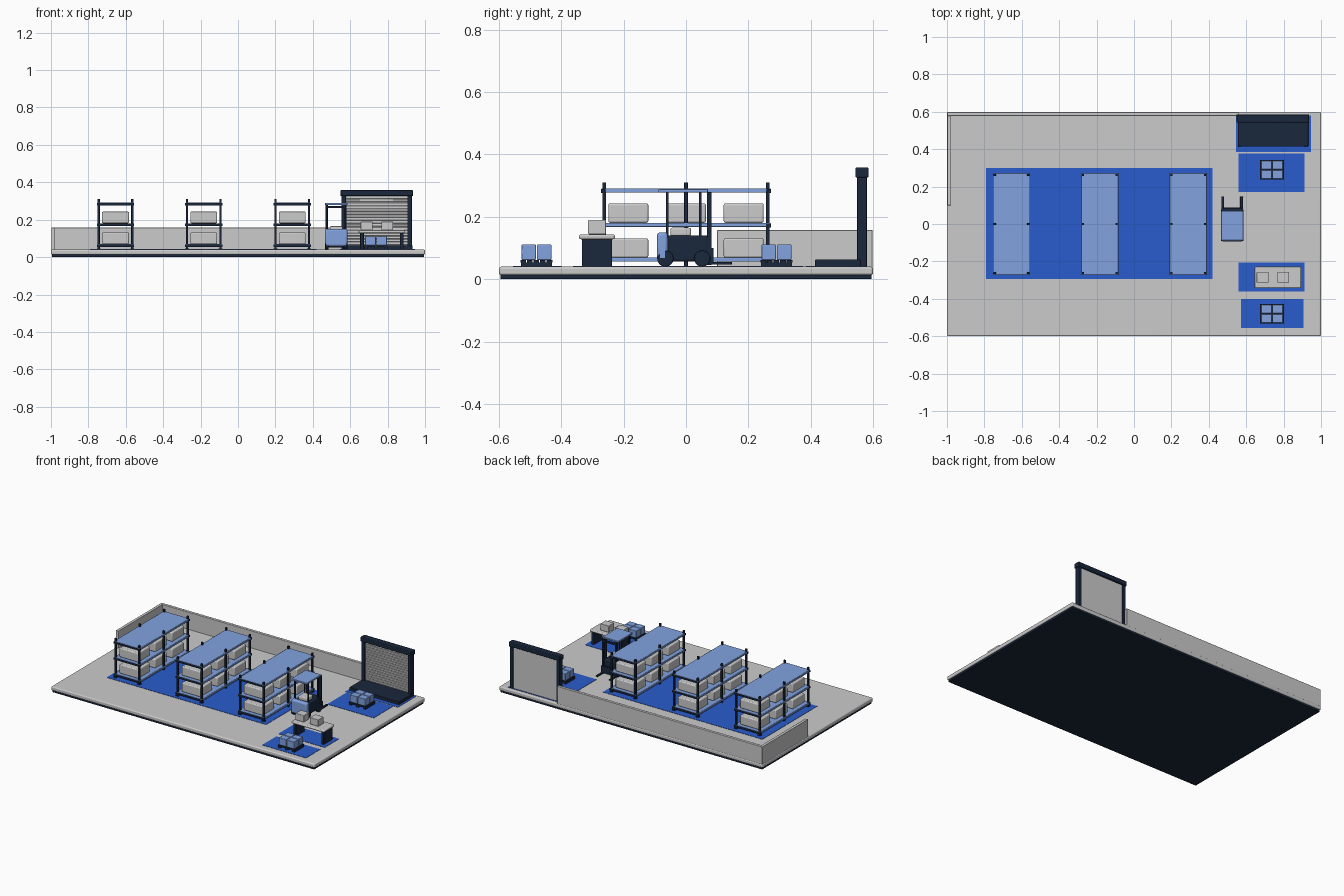
import bpy
from math import pi

if "Cube" in bpy.data.objects:
    bpy.data.objects.remove(bpy.data.objects["Cube"])


def material(name, rgb):
    m = bpy.data.materials.new(name)
    m.diffuse_color = (*rgb, 1)
    m.use_nodes = True
    m.node_tree.nodes["Principled BSDF"].inputs["Base Color"].default_value = m.diffuse_color
    return m


NAVY = material("navy", (0.010, 0.020, 0.045))
BLUE = material("zone_blue", (0.023, 0.107, 0.61))
LIGHT = material("light_blue", (0.22, 0.36, 0.74))
F = 0.04  # floor level


def finish(o, name, mat, bevel, segs=2):
    o.name = name
    if mat:
        o.data.materials.append(mat)
    if bevel:
        b = o.modifiers.new("bevel", "BEVEL")
        b.width, b.segments = bevel, segs
        bpy.ops.object.shade_smooth_by_angle()
    return o


def box(name, x, y, z, mat=None, bevel=0.0, segs=2):
    """Box from (min, max) ranges."""
    bpy.ops.mesh.primitive_cube_add(size=1, location=[(r[0] + r[1]) / 2 for r in (x, y, z)])
    o = bpy.context.object
    o.scale = [r[1] - r[0] for r in (x, y, z)]
    bpy.ops.object.transform_apply(location=False, scale=True)
    return finish(o, name, mat, bevel, segs)


def around(c, h):
    return (c - h, c + h)


def cyl(name, loc, r, depth, mat, rot=(0, 0, 0), bevel=0.0):
    bpy.ops.mesh.primitive_cylinder_add(vertices=24, radius=r, depth=depth, location=loc, rotation=rot)
    o = finish(bpy.context.object, name, mat, bevel)
    bpy.ops.object.shade_smooth_by_angle()
    return o


# Floor slab and plinth
box("plinth", (-0.995, 0.995), (-0.595, 0.595), (0, 0.015), NAVY, 0.003)
box("floor_slab", (-1, 1), (-0.6, 0.6), (0.013, F), None, 0.007, 3)

# Low cutaway walls
box("back_wall", (-0.998, 0.56), (0.578, 0.598), (F - 0.005, 0.158), None, 0.002)
box("left_wall", (-0.998, -0.978), (0.1, 0.579), (F - 0.005, 0.158), None, 0.002)

# Painted floor zones
zones = {
    "rack_zone": (-0.79, 0.42, -0.295, 0.30),
    "dock_zone": (0.545, 0.945, 0.385, 0.58),
    "inbound_zone": (0.56, 0.912, 0.17, 0.376),
    "packing_zone": (0.56, 0.912, -0.362, -0.206),
    "outbound_zone": (0.572, 0.905, -0.555, -0.40),
}
for name, (x0, x1, y0, y1) in zones.items():
    box(name, (x0, x1), (y0, y1), (F - 0.002, F + 0.002), BLUE)


# Storage racks
def rack(cx):
    for y in (-0.262, 0, 0.262):
        for s in (-1, 1):
            px = cx + s * 0.09
            box("rack_post", around(px, 0.006), around(y, 0.006), (F, 0.31), NAVY, 0.001)
            if y:
                box("rack_foot", around(px, 0.01), around(y, 0.01), (F, F + 0.007), NAVY)
    for z in (0.064, 0.176, 0.286):
        box("rack_shelf", around(cx, 0.096), around(0, 0.271), (z - 0.003, z + 0.005), LIGHT, 0.001)
        for s in (-1, 1):
            box("rack_side_beam", around(cx + s * 0.094, 0.005), around(0, 0.271),
                (z - 0.008, z + 0.004), LIGHT, 0.001)
            box("rack_end_beam", around(cx, 0.1), around(s * 0.266, 0.007),
                (z - 0.01, z + 0.003), NAVY, 0.001)
    for z in (0.069, 0.181):
        for y in (-0.185, 0, 0.185):
            box("stored_carton", around(cx, 0.072), around(y, 0.064), (z, z + 0.062), None, 0.006, 3)


for cx in (-0.655, -0.183, 0.29):
    rack(cx)

# Dock door with slatted shutter
for x in (0.565, 0.918):
    box("door_jamb", around(x, 0.012), (0.549, 0.58), (F, 0.33), NAVY, 0.002)
box("door_header", (0.548, 0.936), (0.543, 0.586), (0.326, 0.358), NAVY, 0.004)
box("dock_plate", (0.555, 0.932), (0.414, 0.56), (F, 0.063), NAVY, 0.003)
box("shutter_panel", (0.57, 0.914), (0.564, 0.574), (F, 0.33))
n, z0, z1 = 16, 0.064, 0.326
step = (z1 - z0) / n
for i in range(n):
    box("shutter_slat", (0.575, 0.908), (0.556, 0.566),
        (z0 + i * step + 0.001, z0 + (i + 1) * step - 0.001), None, 0.002, 1)


# Loaded pallets
def pallet(cx, cy):
    for i in (-1, 0, 1):
        box("pallet_runner", around(cx + i * 0.054, 0.009), around(cy, 0.05), (F, 0.054), NAVY)
    for i in range(5):
        box("pallet_board", around(cx, 0.064), around(cy - 0.042 + i * 0.021, 0.009),
            (0.053, 0.062), NAVY)
    for sx in (-1, 1):
        for sy in (-1, 1):
            box("pallet_carton", around(cx + sx * 0.030, 0.0285), around(cy + sy * 0.025, 0.0235),
                (0.062, 0.111), LIGHT, 0.003)


pallet(0.738, 0.29)
pallet(0.738, -0.48)

# Packing desk
box("desk_top", (0.645, 0.893), (-0.343, -0.228), (0.128, 0.144), None, 0.006, 3)
for x in (0.663, 0.875):
    box("desk_side", around(x, 0.01), (-0.334, -0.237), (F, 0.13), NAVY, 0.002)
for x in (0.688, 0.798):
    box("desk_carton", around(x, 0.032), (-0.314, -0.256), (0.144, 0.19), None, 0.003)

# Forklift
cx = 0.525
box("forklift_body", around(cx, 0.052), (-0.067, 0.072), (0.056, 0.14), NAVY, 0.008, 3)
box("forklift_counterweight", around(cx, 0.06), (-0.093, -0.058), (0.058, 0.15), LIGHT, 0.01, 3)
box("forklift_seat", around(cx, 0.034), (-0.05, 0.016), (0.138, 0.165), None, 0.006, 3)
box("forklift_canopy", around(cx, 0.06), (-0.088, 0.07), (0.278, 0.29), LIGHT, 0.003)
box("forklift_carriage", around(cx, 0.058), (0.08, 0.088), (0.052, 0.1), NAVY, 0.001)
box("mast_top_bar", around(cx, 0.055), (0.07, 0.082), (0.262, 0.274), NAVY)
for s in (-1, 1):
    x = cx + s * 0.05
    for y in (-0.06, 0.045):
        box("canopy_post", around(x, 0.004), around(y, 0.004), (0.13, 0.28), NAVY)
    box("mast_rail", around(x, 0.006), (0.068, 0.082), (0.045, 0.28), NAVY)
    box("fork_tine", around(x, 0.007), (0.08, 0.147), (0.047, 0.055), NAVY, 0.001)
    for y in (-0.066, 0.052):
        cyl("forklift_wheel", (cx + s * 0.05, y, 0.066), 0.026, 0.02, NAVY, (0, pi / 2, 0), 0.003)
